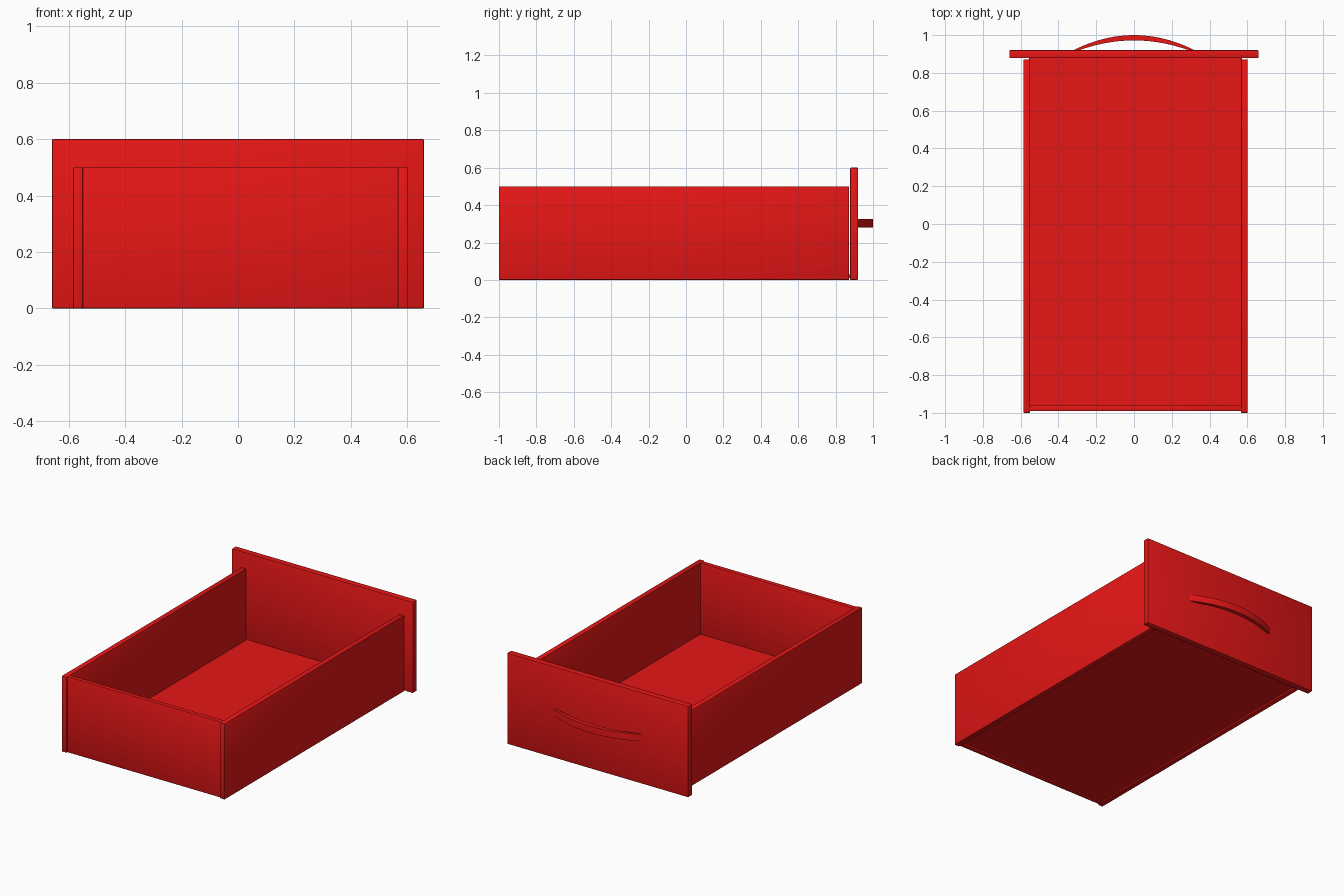
import bpy
import bmesh

default = bpy.data.objects.get("Cube")
if default:
    bpy.data.objects.remove(default, do_unlink=True)

# Single painted finish
red = bpy.data.materials.new("red paint")
red.use_nodes = True
COLOUR = (0.8, 0.008, 0.008, 1)
red.diffuse_color = COLOUR
red.node_tree.nodes["Principled BSDF"].inputs["Base Color"].default_value = COLOUR


def finish(bm, name, angle=0.6):
    bmesh.ops.recalc_face_normals(bm, faces=bm.faces)
    mesh = bpy.data.meshes.new(name)
    bm.to_mesh(mesh)
    bm.free()
    mesh.materials.append(red)
    obj = bpy.data.objects.new(name, mesh)
    bpy.context.collection.objects.link(obj)
    bpy.ops.object.select_all(action="DESELECT")
    obj.select_set(True)
    bpy.context.view_layer.objects.active = obj
    bpy.ops.object.shade_smooth_by_angle(angle=angle)
    return obj


def board(name, x, y, z, bevel=0.004):
    """Flat board spanning the given (low, high) ranges, with eased edges."""
    bm = bmesh.new()
    bmesh.ops.create_cube(bm, size=1)
    for v in bm.verts:
        v.co = [r[0] if c < 0 else r[1] for c, r in zip(v.co, (x, y, z))]
    if bevel:
        bmesh.ops.bevel(bm, geom=bm.edges[:], offset=bevel, segments=2,
                        profile=0.5, affect="EDGES")
    return finish(bm, name)


# Drawer box
board("right_side", (-0.585, -0.55), (-1, 0.872), (0, 0.5))
board("left_side", (0.567, 0.602), (-1, 0.872), (0, 0.5))
board("back_board", (-0.552, 0.569), (-0.99, -0.96), (0, 0.5))
board("bottom_board", (-0.555, 0.572), (-0.97, 0.88), (0.01, 0.03), 0)

# Face panel
board("face_panel", (-0.66, 0.66), (0.878, 0.92), (0, 0.6))

# Crescent pull handle: two arcs joined into a profile, then extruded upward
STEPS = 24


def arc(half_width, peak):
    ts = [-1 + 2 * i / STEPS for i in range(STEPS + 1)]
    return [(half_width * t, 0.918 + (peak - 0.918) * (1 - t * t)) for t in ts]


bm = bmesh.new()
rings = [[bm.verts.new((px, py, 0.28)) for px, py in pts]
         for pts in (arc(0.325, 1.0), arc(0.295, 0.972))]
for i in range(STEPS):
    bm.faces.new((rings[0][i], rings[0][i + 1], rings[1][i + 1], rings[1][i]))
top = bmesh.ops.extrude_face_region(bm, geom=bm.faces[:])
bmesh.ops.translate(bm, vec=(0, 0, 0.045),
                    verts=[g for g in top["geom"] if isinstance(g, bmesh.types.BMVert)])
finish(bm, "pull_handle")
